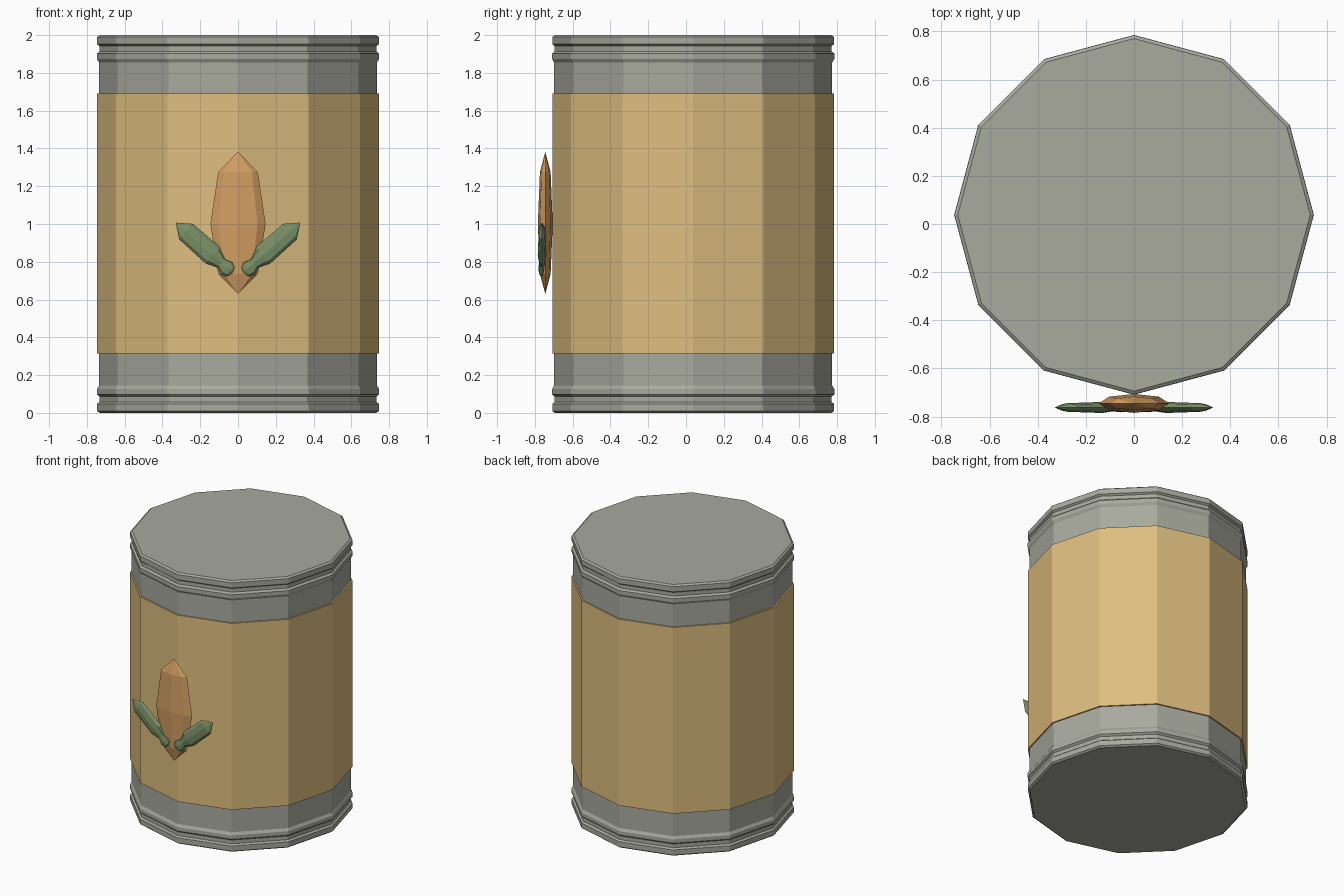
import bpy
import bmesh
import math
from mathutils import Vector

if "Cube" in bpy.data.objects:
    bpy.data.objects.remove(bpy.data.objects["Cube"])


def material(name, rgb):
    m = bpy.data.materials.new(name)
    lin = [((c / 255 + 0.055) / 1.055) ** 2.4 for c in rgb]
    m.diffuse_color = (*lin, 1)
    m.use_nodes = True
    m.node_tree.nodes["Principled BSDF"].inputs["Base Color"].default_value = m.diffuse_color
    return m


METAL = material("grey metal", (168, 170, 158))
PAPER = material("tan label", (222, 190, 127))
BUD = material("orange bud", (212, 159, 99))
LEAF = material("green leaf", (122, 144, 102))


def loft(name, stations, sides, axis, side, depth, mat):
    """Stations are (centre, half width, half depth); zero width makes a point."""
    bm = bmesh.new()
    rings = []
    for centre, w, d in stations:
        c = Vector(centre)
        if w == 0:
            rings.append([bm.verts.new(c)])
            continue
        ring = []
        for i in range(sides):
            a = 2 * math.pi * i / sides
            ring.append(bm.verts.new(c + side * w * math.cos(a) + depth * d * math.sin(a)))
        rings.append(ring)
    for lo, hi in zip(rings, rings[1:]):
        for i in range(sides):
            j = (i + 1) % sides
            if len(lo) == 1:
                bm.faces.new((lo[0], hi[j], hi[i]))
            elif len(hi) == 1:
                bm.faces.new((lo[i], lo[j], hi[0]))
            else:
                bm.faces.new((lo[i], lo[j], hi[j], hi[i]))
    # Close flat ends
    for ring in (rings[0], rings[-1]):
        if len(ring) > 1:
            bm.faces.new(ring)
    bmesh.ops.recalc_face_normals(bm, faces=bm.faces)
    mesh = bpy.data.meshes.new(name)
    bm.to_mesh(mesh)
    bm.free()
    mesh.materials.append(mat)
    obj = bpy.data.objects.new(name, mesh)
    bpy.context.collection.objects.link(obj)
    return obj


X, Y, Z = Vector((1, 0, 0)), Vector((0, 1, 0)), Vector((0, 0, 1))
CY = 0.038

# Can body: rim, groove and bead, mirrored from bottom to top
half = [(0.0, 0.732), (0.01, 0.746), (0.048, 0.746), (0.058, 0.733),
        (0.086, 0.733), (0.098, 0.747), (0.126, 0.747), (0.145, 0.736)]
profile = half + [(2 - z, r) for z, r in reversed(half)]
loft("can_body", [((0, CY, z), r, r) for z, r in profile], 12, Z, X, Y, METAL)

# Paper label wrapped around the middle
loft("label", [((0, CY, z), 0.746, 0.746) for z in (0.315, 1.69)], 12, Z, X, Y, PAPER)

# Flower bud on the front
bud = [(0.63, 0), (0.735, 0.105), (1.0, 0.146), (1.275, 0.105), (1.382, 0)]
loft("bud", [((0, -0.745, z), r, r * 0.27) for z, r in bud], 8, Z, X, Y, BUD)

# Pair of leaves with a small knob at the base
leaf = [(0.0, 0, 0), (0.025, 0.04, 0.018), (0.05, 0.05, 0.02), (0.09, 0.034, 0.016),
        (0.15, 0.058, 0.023), (0.34, 0.055, 0.018), (0.412, 0, 0)]
for sign, name in ((-1, "leaf_left"), (1, "leaf_right")):
    along = Vector((0.75 * sign, 0, 0.66)).normalized()
    across = Vector((-0.66 * sign, 0, 0.75)).normalized()
    base = Vector((0.02 * sign, -0.762, 0.735))
    loft(name, [(base + along * t, w, d) for t, w, d in leaf], 8, along, across, Y, LEAF)
